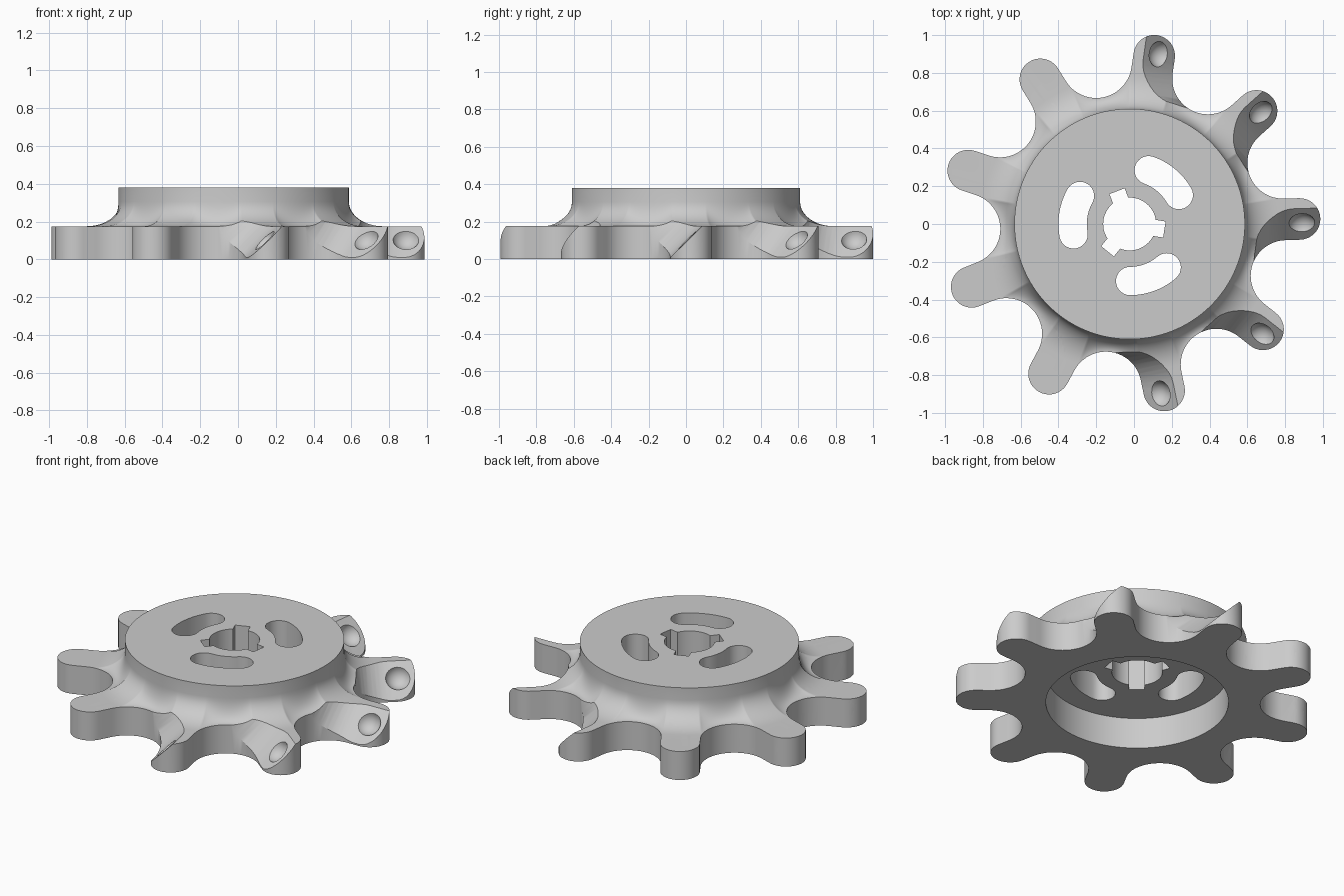
import bpy, bmesh
from math import sin, cos, pi, radians, atan2, hypot
from mathutils import Matrix, Vector

cube = bpy.data.objects.get("Cube")
if cube:
    bpy.data.objects.remove(cube)

ARMS, STEP, START = 9, radians(40), radians(1.7)
HALF, TIP = 0.11, 0.90             # arm half width, tip centre radius
VALLEY = 0.874                     # scallop centre radius
SCALLOP = VALLEY * sin(STEP / 2) - HALF
HUB_R, TOP, ARM_Z, RECESS_R, RECESS_Z = 0.61, 0.38, 0.175, 0.508, 0.19

metal = bpy.data.materials.new("grey_metal")
metal.use_nodes = True
colour = (0.6, 0.6, 0.6, 1)
metal.diffuse_color = colour
metal.node_tree.nodes["Principled BSDF"].inputs["Base Color"].default_value = colour


def make(name, bm):
    bmesh.ops.recalc_face_normals(bm, faces=bm.faces)
    mesh = bpy.data.meshes.new(name)
    bm.to_mesh(mesh)
    bm.free()
    mesh.materials.append(metal)
    obj = bpy.data.objects.new(name, mesh)
    bpy.context.collection.objects.link(obj)
    return obj


def prism(points, offset):
    """Closed solid from a flat outline pushed along an offset."""
    bm = bmesh.new()
    face = bm.faces.new([bm.verts.new(p) for p in points])
    ext = bmesh.ops.extrude_face_region(bm, geom=[face], use_keep_orig=True)
    moved = [v for v in ext["geom"] if isinstance(v, bmesh.types.BMVert)]
    bmesh.ops.translate(bm, vec=offset, verts=moved)
    return bm


def arc(cx, cy, r, a0, a1, n):
    return [(cx + r * cos(a0 + (a1 - a0) * i / n),
             cy + r * sin(a0 + (a1 - a0) * i / n)) for i in range(n + 1)]


def cut(target, bm):
    """Subtract a solid from the target and discard the cutter."""
    tool = make("cutter", bm)
    tool.hide_render = True
    mod = target.modifiers.new("cut", 'BOOLEAN')
    mod.object, mod.operation, mod.solver = tool, 'DIFFERENCE', 'EXACT'
    bpy.context.view_layer.update()
    graph = bpy.context.evaluated_depsgraph_get()
    mesh = bpy.data.meshes.new_from_object(target.evaluated_get(graph))
    target.modifiers.clear()
    target.data = mesh
    bpy.data.objects.remove(tool)


# Planform: rounded arm tips joined by tangent scallops
outline = []
sweep = pi / 2 - STEP / 2
for k in range(ARMS):
    a = START + k * STEP
    b = a + STEP / 2
    outline += arc(TIP * cos(a), TIP * sin(a), HALF, a - pi / 2, a + pi / 2, 20)
    outline += arc(VALLEY * cos(b), VALLEY * sin(b), SCALLOP,
                   b + pi + sweep, b + pi - sweep, 24)

# Body: one column of points per outline point, flared from hub to arms
bm = bmesh.new()
columns = []
for x, y in outline:
    t, r = atan2(y, x), hypot(x, y)
    reach = min(0.18, r - HUB_R - 0.002)
    flare = [(HUB_R + reach * (1 - sin(i * pi / 20)),
              ARM_Z + 0.13 * (1 - cos(i * pi / 20))) for i in range(11)]
    col = [(RECESS_R, RECESS_Z), (RECESS_R, 0), (r, 0), (r, ARM_Z)] + flare + [(HUB_R, TOP)]
    columns.append([bm.verts.new((p * cos(t), p * sin(t), z)) for p, z in col])
for c, d in zip(columns, columns[1:] + columns[:1]):
    for i in range(len(c) - 1):
        bm.faces.new((c[i], d[i], d[i + 1], c[i + 1]))
bm.faces.new([c[0] for c in columns])
bm.faces.new([c[-1] for c in columns])
body = make("sprocket_body", bm)

# Sloped arm faces and round dimples
slope, normal = Vector((0, 1, 1)).normalized(), Vector((0, -1, 1)).normalized()
ridge = Vector((0, 0.055, ARM_Z))
profile = [(0.65, 0.4)] + arc(0.87, 0.22, 0.22, pi, pi * 1.5, 12) + [(1.2, 0), (1.2, 0.4)]
for k in range(ARMS):
    turn = Matrix.Rotation(START + k * STEP, 4, 'Z')
    pts = [ridge + Vector((u, 0, 0)) + normal * n - slope * 0.27 for u, n in profile]
    bm = prism(pts, slope * 0.37)
    bm.transform(turn)
    cut(body, bm)
    bm = bmesh.new()
    bmesh.ops.create_uvsphere(bm, u_segments=32, v_segments=16, radius=0.074)
    tilt = Matrix.Rotation(pi / 4, 4, 'X')
    centre = ridge + Vector((0.912, 0, 0)) - slope * 0.106 + normal * 0.03
    bm.transform(turn @ Matrix.Translation(centre) @ tilt)
    cut(body, bm)


# Shaft bore, keyways and kidney slots
def cut_through(points):
    cut(body, prism([(x, y, 0.1) for x, y in points], Vector((0, 0, 0.6))))


cut_through(arc(0, 0, 0.14, 0, 2 * pi, 64)[:-1])
for k in range(3):
    a = radians(-9 + 120 * k)
    key = [(0.08, -0.043), (0.186, -0.043), (0.186, 0.043), (0.08, 0.043)]
    cut_through([(x * cos(a) - y * sin(a), x * sin(a) + y * cos(a)) for x, y in key])
    a0, a1 = radians(30.5 + 120 * k), radians(70.5 + 120 * k)
    mid, w = 0.302, 0.075
    slot = arc(0, 0, mid + w, a0, a1, 16)
    slot += arc(mid * cos(a1), mid * sin(a1), w, a1, a1 + pi, 14)[1:-1]
    slot += arc(0, 0, mid - w, a1, a0, 12)
    slot += arc(mid * cos(a0), mid * sin(a0), w, a0 + pi, a0 + 2 * pi, 14)[1:-1]
    cut_through(slot)

# Centre the part and shade it
body.data.transform(Matrix.Translation((-0.023, 0, 0)))
bpy.ops.object.select_all(action='DESELECT')
body.select_set(True)
bpy.context.view_layer.objects.active = body
bpy.ops.object.shade_smooth_by_angle(angle=radians(30))
